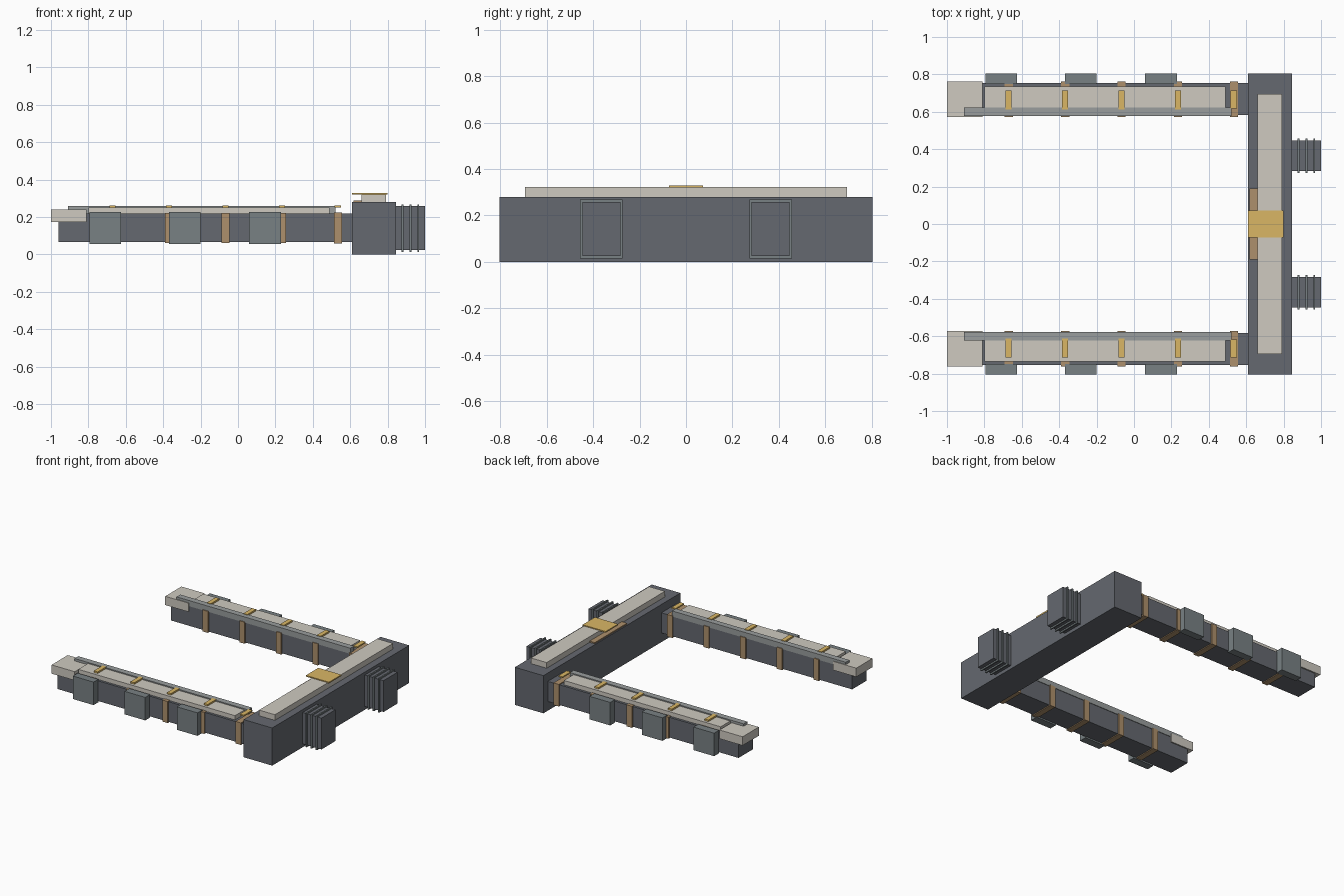
import bpy
import bmesh

if "Cube" in bpy.data.objects:
    bpy.data.objects.remove(bpy.data.objects["Cube"])


def material(name, r, g, b):
    m = bpy.data.materials.new(name)
    m.diffuse_color = (r, g, b, 1)
    m.use_nodes = True
    m.node_tree.nodes["Principled BSDF"].inputs["Base Color"].default_value = m.diffuse_color
    return m


DARK = material("dark_metal", 0.13, 0.14, 0.16)
STEEL = material("steel", 0.19, 0.22, 0.23)
RAIL = material("rail_grey", 0.32, 0.34, 0.34)
CREAM = material("cream", 0.62, 0.59, 0.53)
COPPER = material("copper", 0.42, 0.28, 0.15)
GOLD = material("gold", 0.70, 0.47, 0.13)


def box(name, x, y, z, mat):
    """Box from (min, max) ranges on each axis."""
    bm = bmesh.new()
    bmesh.ops.create_cube(bm, size=1)
    for v in bm.verts:
        v.co = [r[0] if c < 0 else r[1] for c, r in zip(v.co, (x, y, z))]
    me = bpy.data.meshes.new(name)
    bm.to_mesh(me)
    bm.free()
    me.materials.append(mat)
    ob = bpy.data.objects.new(name, me)
    bpy.context.collection.objects.link(ob)
    return ob


def pair(name, x, y, z, mat):
    """Same box on both sides of the y = 0 plane."""
    box(name + "_left", x, y, z, mat)
    box(name + "_right", x, (-y[1], -y[0]), z, mat)


# Rear crossbar with deck, bracket and centre plate
box("crossbar", (0.61, 0.845), (-0.805, 0.805), (0, 0.28), DARK)
box("crossbar_deck", (0.66, 0.79), (-0.695, 0.695), (0.28, 0.322), CREAM)
box("crossbar_bracket", (0.618, 0.665), (-0.19, 0.19), (0.278, 0.289), COPPER)
box("centre_plate", (0.61, 0.80), (-0.073, 0.073), (0.32, 0.329), GOLD)

# Finned engine blocks
pair("engine", (0.84, 1.0), (0.283, 0.447), (0.025, 0.258), DARK)
for i, x in enumerate((0.88, 0.922, 0.964)):
    pair(f"engine_fin_{i}", (x - 0.005, x + 0.005), (0.274, 0.456), (0.014, 0.268), RAIL if i == 3 else STEEL)

# Arms, decks, inner rails and tips
pair("arm", (-0.96, 0.615), (0.582, 0.753), (0.068, 0.218), DARK)
pair("arm_deck", (-0.80, 0.49), (0.615, 0.735), (0.216, 0.25), CREAM)
pair("inner_rail", (-0.91, 0.52), (0.578, 0.622), (0.216, 0.258), RAIL)
pair("arm_tip", (-1.0, -0.81), (0.573, 0.763), (0.175, 0.24), CREAM)

# Outer side pods
for i, x in enumerate((-0.71, -0.285, 0.145)):
    pair(f"side_pod_{i}", (x - 0.085, x + 0.085), (0.748, 0.805), (0.057, 0.228), STEEL)

# Wrapping bands with clips on top
for i, x in enumerate((-0.67, -0.368, -0.067, 0.235)):
    pair(f"band_{i}", (x - 0.022, x + 0.022), (0.572, 0.762), (0.062, 0.222), COPPER)
    pair(f"clip_{i}", (x - 0.016, x + 0.016), (0.613, 0.715), (0.248, 0.262), GOLD)
pair("root_band", (0.513, 0.557), (0.572, 0.762), (0.06, 0.224), COPPER)
pair("root_clip", (0.517, 0.55), (0.617, 0.715), (0.252, 0.262), GOLD)
